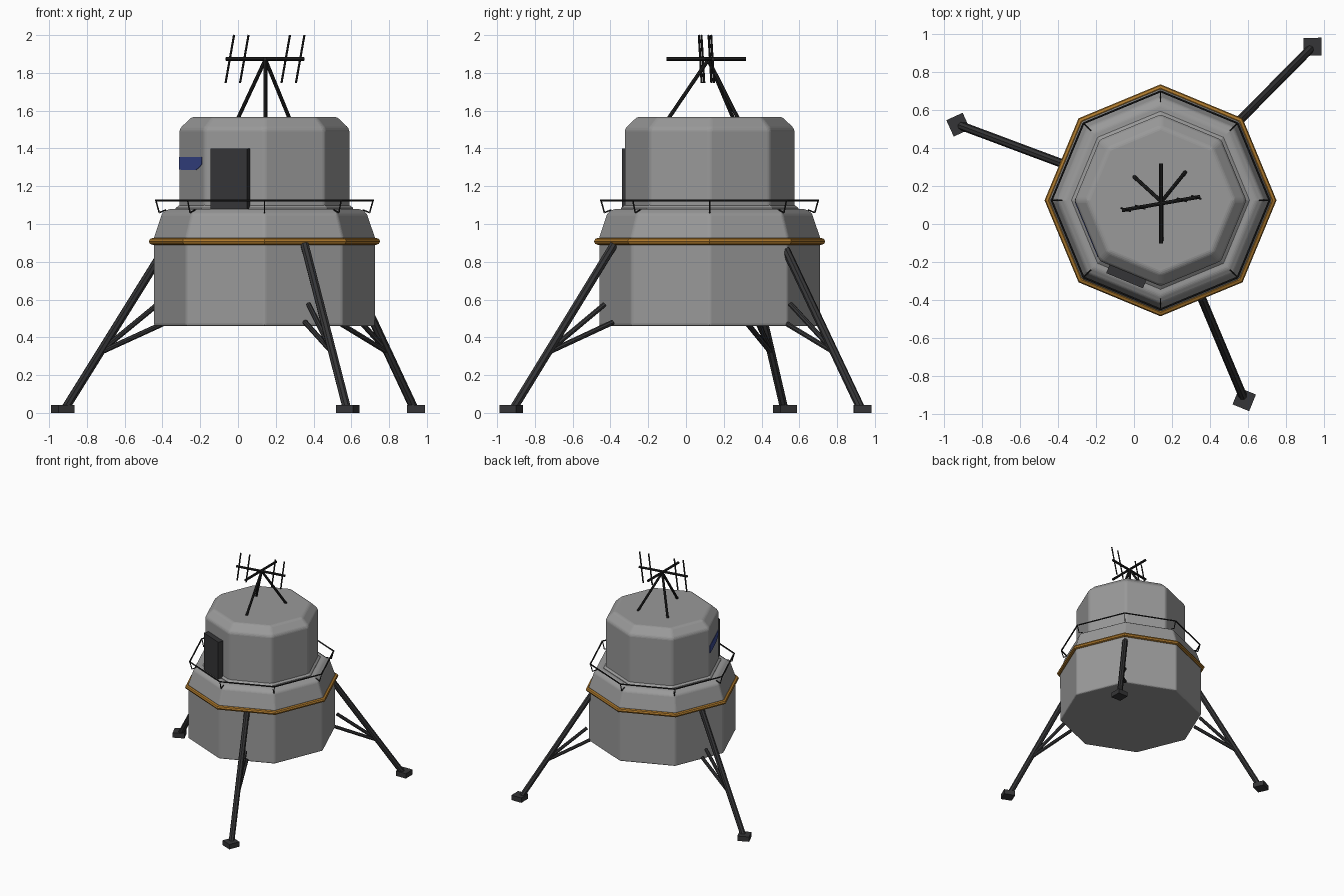
import bpy, bmesh, math
from mathutils import Vector

cube = bpy.data.objects.get("Cube")
if cube:
    bpy.data.objects.remove(cube, do_unlink=True)

CENTRE = Vector((0.14, 0.125, 0))


def material(name, r, g, b):
    m = bpy.data.materials.new(name)
    m.use_nodes = True
    m.diffuse_color = (r, g, b, 1)
    bsdf = m.node_tree.nodes["Principled BSDF"]
    bsdf.inputs["Base Color"].default_value = (r, g, b, 1)
    bsdf.inputs["Roughness"].default_value = 0.7
    return m


GREY = material("hull_grey", 0.32, 0.32, 0.32)
DARK = material("dark_metal", 0.036, 0.036, 0.038)
BLACK = material("black_metal", 0.016, 0.016, 0.016)
GOLD = material("gold_trim", 0.42, 0.19, 0.025)
BLUE = material("blue_paint", 0.045, 0.07, 0.30)


def finish(name, bm, mat):
    bmesh.ops.recalc_face_normals(bm, faces=bm.faces)
    me = bpy.data.meshes.new(name)
    bm.to_mesh(me)
    bm.free()
    me.materials.append(mat)
    ob = bpy.data.objects.new(name, me)
    bpy.context.collection.objects.link(ob)
    return ob


def polar(r, degrees, z):
    a = math.radians(degrees)
    return CENTRE + Vector((r * math.cos(a), r * math.sin(a), z))


def lathe(name, profile, mat, closed=False, bevel=0):
    """Eight-sided solid from (radius, height) points."""
    bm = bmesh.new()
    rings = [[bm.verts.new(polar(r, i * 45, z)) for i in range(8)] for r, z in profile]
    pairs = list(zip(rings, rings[1:]))
    if closed:
        pairs.append((rings[-1], rings[0]))
    else:
        bm.faces.new(rings[0])
        bm.faces.new(rings[-1])
    for low, high in pairs:
        for i in range(8):
            j = (i + 1) % 8
            bm.faces.new((low[i], low[j], high[j], high[i]))
    ob = finish(name, bm, mat)
    if bevel:
        mod = ob.modifiers.new("soft_edges", "BEVEL")
        mod.width = bevel
        mod.segments = 3
        mod.limit_method = "ANGLE"
        mod.angle_limit = math.radians(30)
    return ob


def rods(name, segments, radius, mat, sides=8):
    """Straight rods between pairs of points, as one object."""
    bm = bmesh.new()
    for a, b in segments:
        a, b = Vector(a), Vector(b)
        new = bmesh.ops.create_cone(bm, cap_ends=True, segments=sides, radius1=radius,
                                    radius2=radius, depth=(b - a).length)["verts"]
        turn = (b - a).to_track_quat("Z", "Y").to_matrix()
        bmesh.ops.rotate(bm, verts=new, matrix=turn)
        bmesh.ops.translate(bm, verts=new, vec=(a + b) / 2)
    return finish(name, bm, mat)


def slab(name, angle, apothem, outline, inner, outer, mat):
    """Plate on a wall: outline is (sideways, height) points."""
    a = math.radians(angle)
    normal = Vector((math.cos(a), math.sin(a), 0))
    side = Vector((-normal.y, normal.x, 0))
    bm = bmesh.new()
    back, front = [[bm.verts.new(CENTRE + normal * (apothem + d) + side * u + Vector((0, 0, z)))
                    for u, z in outline] for d in (inner, outer)]
    bm.faces.new(back)
    bm.faces.new(front)
    n = len(outline)
    for i in range(n):
        j = (i + 1) % n
        bm.faces.new((back[i], back[j], front[j], front[i]))
    return finish(name, bm, mat)


# Hull, cabin and the small skirt between them
lathe("lower_hull", [(0.587, 0.46), (0.587, 0.93), (0.545, 1.055), (0.505, 1.08)], GREY, bevel=0.012)
lathe("cabin_skirt", [(0.47, 1.07), (0.47, 1.085), (0.45, 1.1)], GREY)
lathe("cabin", [(0.453, 1.07), (0.453, 1.505), (0.387, 1.567)], GREY, bevel=0.015)

# Gold belt with a rounded section
belt = [(0.592 + 0.02 * math.cos(k * math.pi / 4), 0.908 + 0.018 * math.sin(k * math.pi / 4))
        for k in range(8)]
lathe("gold_belt", belt, GOLD, closed=True)

# Railing on the shoulder
corners = [i * 45 for i in range(8)]
rods("railing", [(polar(0.575, c, 1.125), polar(0.575, c + 45, 1.125)) for c in corners], 0.006, BLACK, 6)
rods("railing_posts", [(polar(0.557, c, 1.06), polar(0.575, c, 1.125)) for c in corners]
     + [(polar(0.52, c, 1.075), polar(0.557, c, 1.06)) for c in corners], 0.004, BLACK, 6)

# Door and painted mark on the cabin walls
wall = 0.453 * math.cos(math.pi / 8)
slab("door", -112.5, wall, [(-0.118, 1.07), (0.092, 1.07), (0.092, 1.4), (-0.118, 1.4)], -0.02, 0.046, DARK)
slab("blue_mark", -157.5, wall, [(-0.163, 1.29), (-0.12, 1.285), (0.06, 1.285), (0.1, 1.295), (0.145, 1.315),
                                 (0.15, 1.335), (0.145, 1.354), (-0.163, 1.354)], -0.004, 0.003, BLUE)

# Three legs, each with two braces and a square foot turned corner-on
for name, angle in (("back_left", 45.3), ("right", 159.5), ("front", -67.2)):
    rods(name + "_leg", [(polar(0.55, angle, 0.89), polar(1.125, angle, 0.025))], 0.023, DARK)
    joint = polar(0.94, angle, 0.315)
    rods(name + "_braces", [(joint, polar(0.555, angle, 0.48)), (joint, polar(0.603, angle, 0.575))], 0.014, DARK)
    foot = bmesh.new()
    base = [foot.verts.new(polar(1.14, angle, 0) + polar(0.067, angle + k * 90, 0) - CENTRE) for k in range(4)]
    plate = bmesh.ops.extrude_face_region(foot, geom=[foot.faces.new(base)])
    tops = [g for g in plate["geom"] if isinstance(g, bmesh.types.BMVert)]
    bmesh.ops.translate(foot, verts=tops, vec=(0, 0, 0.042))
    finish(name + "_foot", foot, DARK)

# Antenna: tripod, crossed bars and tilted rods
apex = Vector((0.145, 0.118, 1.87))
rods("antenna_tripod", [(apex, (0.0, 0.25, 1.56)), (apex, (0.272, 0.275, 1.56)), (apex, (0.145, -0.092, 1.56))],
     0.01, BLACK)
bar = Vector((0.207, 0.036, 0))
across = Vector((0, 0.21, 0))
top = Vector((0.143, 0.108, 1.874))
rods("antenna_bars", [(top - bar, top + bar), (top - across, top + across)], 0.01, BLACK)
lean = Vector((0.0225, -0.0075, 0.127))
mounts = [top + bar * t for t in (-0.9, -0.53, 0.53, 0.9)]
rods("antenna_rods", [(m - lean, m + lean) for m in mounts], 0.006, BLACK, 6)
